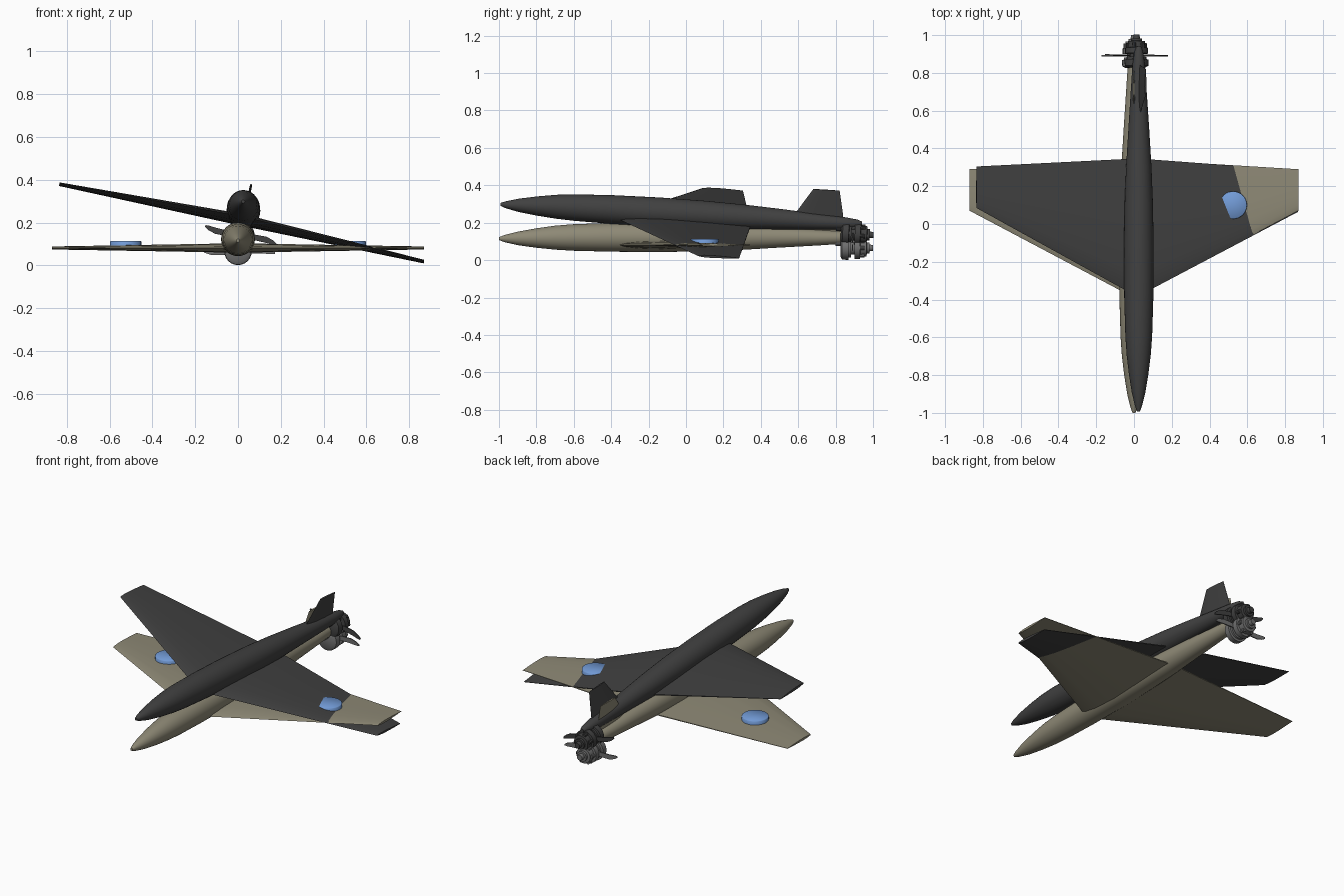
import bpy, math
from mathutils import Matrix, Vector

if "Cube" in bpy.data.objects:
    bpy.data.objects.remove(bpy.data.objects["Cube"])


def material(name, rgb):
    m = bpy.data.materials.new(name)
    m.diffuse_color = (*rgb, 1)
    m.use_nodes = True
    m.node_tree.nodes["Principled BSDF"].inputs["Base Color"].default_value = m.diffuse_color
    return m


TAN = material("khaki tan", (0.27, 0.25, 0.18))
DARK = material("charcoal", (0.052, 0.052, 0.052))
GREY = material("engine grey", (0.16, 0.16, 0.16))
BLUE = material("roundel blue", (0.17, 0.33, 0.68))


def make(name, verts, faces, mat, xform, angle=35):
    me = bpy.data.meshes.new(name)
    me.from_pydata([xform @ Vector(v) for v in verts], [], faces)
    me.materials.append(mat)
    for p in me.polygons:
        p.use_smooth = True
    me.set_sharp_from_angle(angle=math.radians(angle))
    ob = bpy.data.objects.new(name, me)
    bpy.context.collection.objects.link(ob)
    return ob


def loft(name, rings, mat, xform, angle=35):
    """Skin a list of equal-length rings and cap both ends."""
    n = len(rings[0])
    verts = [v for r in rings for v in r]
    faces = [(k * n + i, k * n + (i + 1) % n, (k + 1) * n + (i + 1) % n, (k + 1) * n + i)
             for k in range(len(rings) - 1) for i in range(n)]
    faces += [tuple(range(n))[::-1], tuple(range(len(verts) - n, len(verts)))]
    return make(name, verts, faces, mat, xform, angle)


def circle(x, y, z, r, n=32):
    """Ring around the y axis."""
    return [(x + r * math.sin(2 * math.pi * i / n), y, z + r * math.cos(2 * math.pi * i / n))
            for i in range(n)]


# Chord position and half thickness of a symmetric thin aerofoil
FOIL = [(0, 0), (0.04, 0.4), (0.15, 0.8), (0.35, 1), (0.65, 0.7), (1, 0.12)]


def section(y0, y1, half):
    top = [(y0 + (y1 - y0) * c, half * t) for c, t in FOIL]
    return top + [(y, -t) for y, t in top[:0:-1]]


def aircraft(prefix, body, metal, xform, roundels):
    # Fuselage: y, centre height, radius
    spine = [(-1, .115, .008), (-.97, .115, .019), (-.9, .116, .036), (-.8, .118, .052),
             (-.7, .12, .064), (-.6, .121, .071), (-.4, .122, .077), (-.15, .122, .079),
             (.1, .122, .075), (.3, .122, .067), (.5, .122, .055), (.7, .12, .042),
             (.84, .12, .033), (.91, .122, .022), (.935, .123, .012)]
    loft(prefix + "fuselage", [circle(0, y, z, r) for y, z, r in spine], body, xform)

    # Wings: one loft from tip to tip
    stations = [(-.87, .07, .29, .007), (0, -.39, .343, .022), (.87, .07, .29, .007)]
    loft(prefix + "wing", [[(x, y, .081 + z) for y, z in section(a, b, h)]
                           for x, a, b, h in stations], body, xform, 25)

    # Tail fin
    loft(prefix + "tail_fin", [[(x, y, z) for y, x in section(a, b, h)]
                               for z, a, b, h in [(.12, .555, .838, .009), (.165, .58, .832, .008),
                                                  (.297, .665, .806, .005)]], body, xform, 25)

    # Rear engine: stepped rings around the shaft
    cz = .065
    steps = [(.825, .045), (.835, .062), (.868, .064), (.87, .052), (.882, .052), (.882, .036),
             (.9, .036), (.9, .06), (.93, .06), (.932, .047), (.965, .045), (.967, .03),
             (.98, .03), (.98, .018), (1.0, .016)]
    loft(prefix + "engine", [circle(0, y, cz, r, 24) for y, r in steps], metal, xform)
    for i in range(6):
        a = math.pi * (i + .5) / 3
        x, z = .045 * math.sin(a), cz + .045 * math.cos(a)
        loft(prefix + "engine_boss", [circle(x, y, z, .011, 10) for y in (.92, .955)],
             metal, xform)

    # Pylon joining engine and tail
    loft(prefix + "engine_mount", [circle(0, y, .1, .024, 12) for y in (.8, .9)], metal, xform)

    # Two swept propeller blades
    for s in (-1, 1):
        rings = []
        for r, mid, w in [(.02, 0, .01), (.07, .004, .013), (.12, .004, .014),
                          (.155, -.003, .01), (.172, -.008, .004)]:
            tw = .003
            rings.append([(s * r, .891 + dy, cz + s * (mid + dz))
                          for dy, dz in ((-tw, -w), (tw, -w), (tw, w), (-tw, w))])
        loft(prefix + "propeller_blade", rings, metal, xform)

    # Raised wing discs
    if roundels:
        for s in (-1, 1):
            rings = [[(s * .525 + r * math.cos(t * math.pi / 16), .1 + r * math.sin(t * math.pi / 16), z)
                      for t in range(32)] for z, r in ((.085, .073), (.111, .073), (.114, .07))]
            loft(prefix + "wing_disc", rings, BLUE, xform, 60)


# Level tan aircraft, and a dark one above it, banked and pitched nose up
aircraft("lower_", TAN, GREY, Matrix.Identity(4), True)
bank = (Matrix.Translation((0, 0, .128)) @ Matrix.Rotation(math.radians(-3.3), 4, 'X')
        @ Matrix.Rotation(math.radians(12), 4, 'Y'))
aircraft("upper_", DARK, DARK, bank, False)

# Make all surface normals point outward
import bmesh
for ob in bpy.data.objects:
    bm = bmesh.new()
    bm.from_mesh(ob.data)
    bmesh.ops.recalc_face_normals(bm, faces=bm.faces)
    bm.to_mesh(ob.data)
    bm.free()
